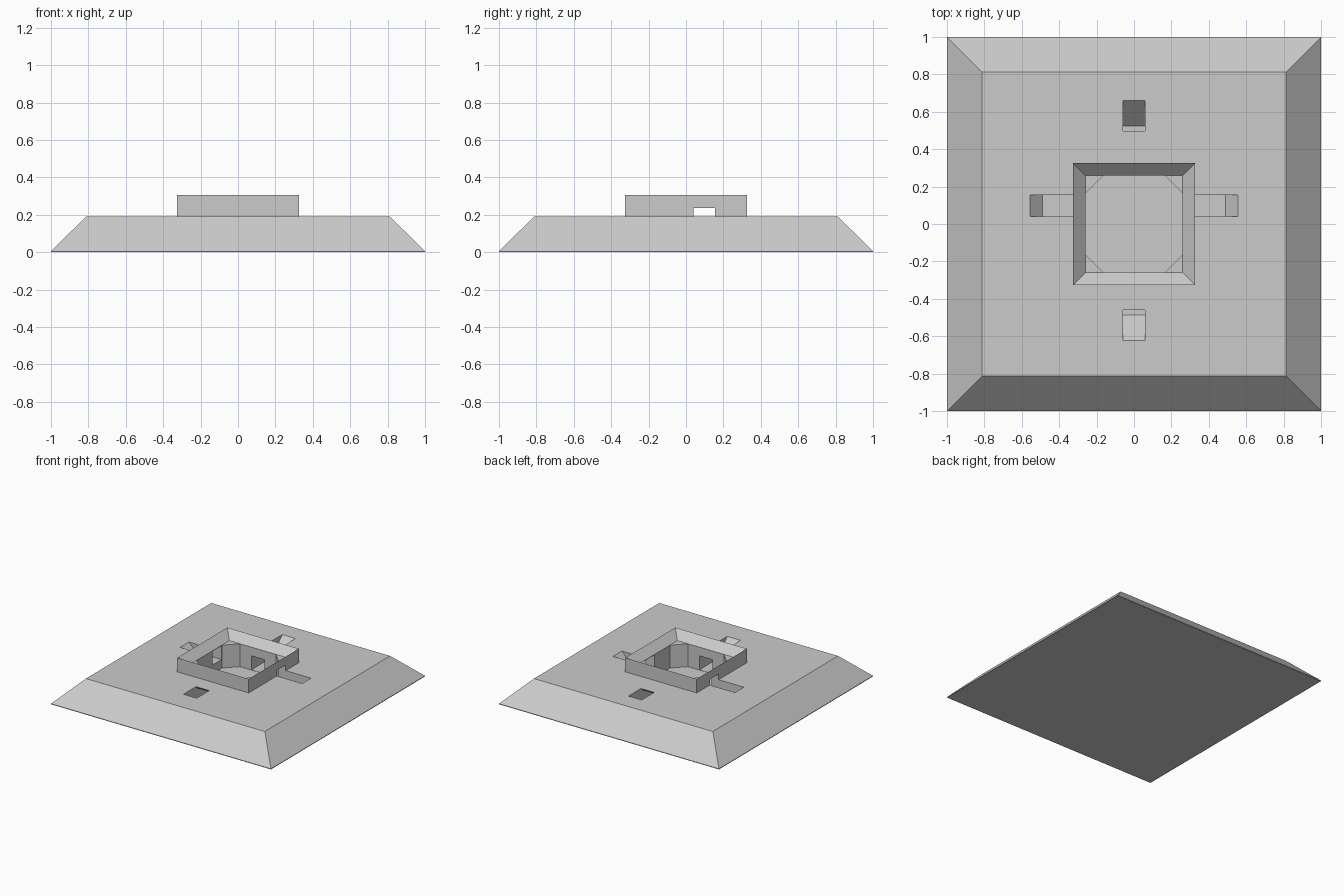
import bpy
import bmesh
from mathutils import Vector

cube = bpy.data.objects.get("Cube")
if cube:
    bpy.data.objects.remove(cube, do_unlink=True)

grey = bpy.data.materials.new("stone_grey")
grey.use_nodes = True
grey.diffuse_color = (0.6, 0.6, 0.6, 1)
grey.node_tree.nodes["Principled BSDF"].inputs["Base Color"].default_value = (0.6, 0.6, 0.6, 1)


def loft(name, rings):
    """Closed solid through matching rings of points."""
    bm = bmesh.new()
    loops = [[bm.verts.new(p) for p in ring] for ring in rings]
    n = len(loops[0])
    for a, b in zip(loops, loops[1:]):
        for i in range(n):
            j = (i + 1) % n
            bm.faces.new((a[i], a[j], b[j], b[i]))
    bm.faces.new(loops[0])
    bm.faces.new(loops[-1])
    bmesh.ops.recalc_face_normals(bm, faces=bm.faces)
    mesh = bpy.data.meshes.new(name)
    bm.to_mesh(mesh)
    bm.free()
    mesh.materials.append(grey)
    obj = bpy.data.objects.new(name, mesh)
    bpy.context.collection.objects.link(obj)
    return obj


def square(h, z):
    return [Vector((x * h, y * h, z)) for x, y in ((-1, -1), (1, -1), (1, 1), (-1, 1))]


def octagon(h, c, z):
    k = h - c
    pts = ((-k, -h), (k, -h), (h, -k), (h, k), (k, h), (-k, h), (-h, k), (-h, -k))
    return [Vector((x, y, z)) for x, y in pts]


def duct(name, axis, floor, height, bends, sides):
    """Level passage whose two ends turn up at 45 degrees."""
    rise = 0.16
    back = height * 0.414
    roof = floor + height
    lo, hi = bends
    profile = [(lo, floor), (hi, floor), (hi + rise, floor + rise),
               (hi - back + rise, roof + rise), (hi - back, roof),
               (lo + back, roof), (lo + back - rise, roof + rise),
               (lo - rise, floor + rise)]
    if axis == "x":
        return loft(name, [[(u, s, z) for u, z in profile] for s in sides])
    return loft(name, [[(s, u, z) for u, z in profile] for s in sides])


# Sloped plinth with a raised square collar, dished inward at the top
base = loft("plinth_with_collar", [
    square(1, 0), square(1, 0.005), square(0.813, 0.19), square(0.325, 0.19),
    square(0.325, 0.305), square(0.26, 0.24)])

# Central pit and the two crossing passages
cutters = [
    loft("pit_cutter", [octagon(0.259, 0.095, 0.052), octagon(0.259, 0.095, 0.27)]),
    duct("side_passage_cutter", "x", 0.125, 0.112, (-0.49, 0.49), (0.04, 0.155)),
    duct("long_passage_cutter", "y", 0.054, 0.115, (-0.486, 0.525), (-0.06, 0.06)),
]
for cutter in cutters:
    cutter.hide_render = True
    mod = base.modifiers.new(cutter.name, "BOOLEAN")
    mod.operation = "DIFFERENCE"
    mod.solver = "EXACT"
    mod.object = cutter

# Bake the cuts and drop the cutters
bpy.context.view_layer.update()
graph = bpy.context.evaluated_depsgraph_get()
baked = bpy.data.meshes.new_from_object(base.evaluated_get(graph))
base.modifiers.clear()
base.data = baked
for cutter in cutters:
    bpy.data.objects.remove(cutter, do_unlink=True)
